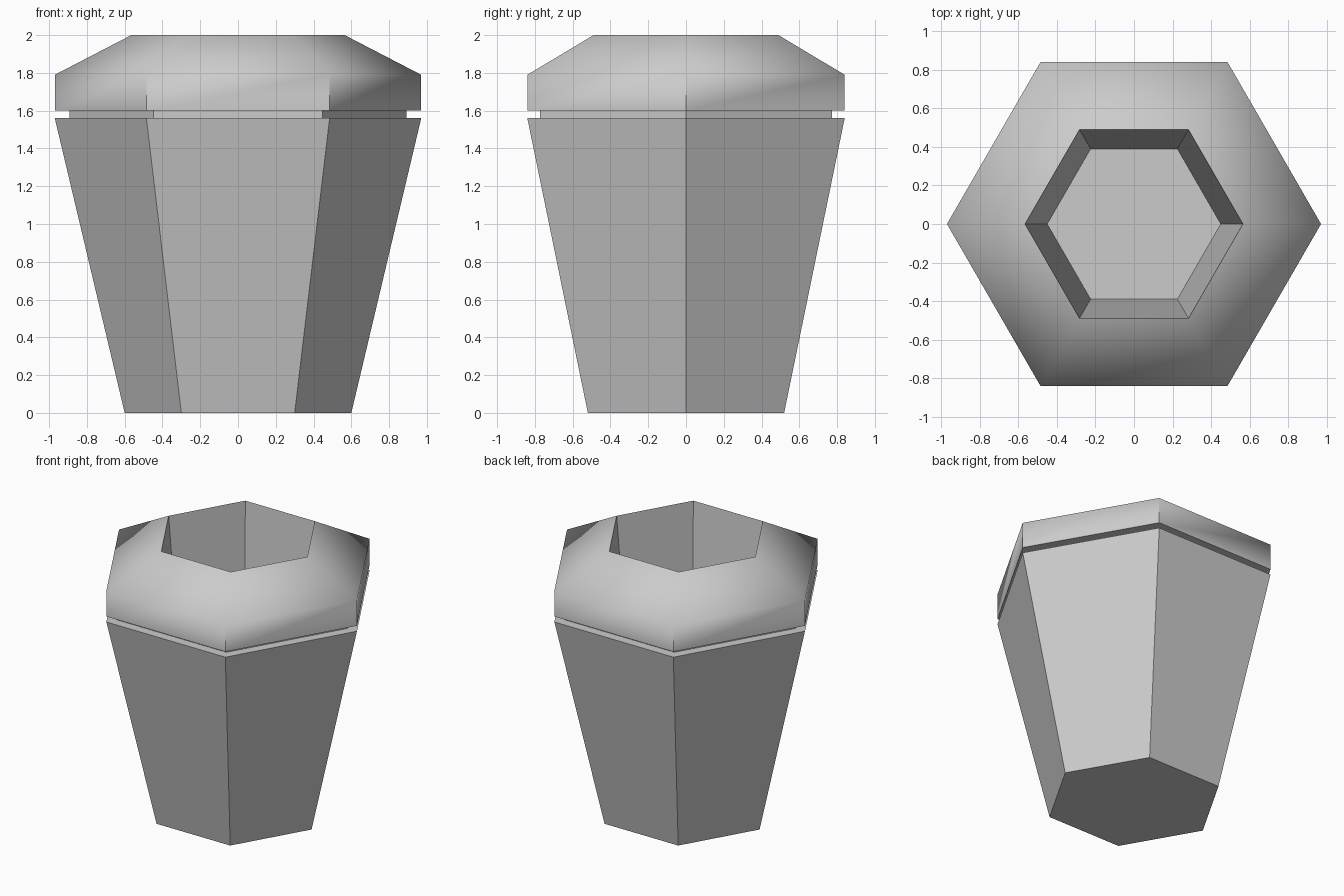
import bpy
import bmesh
from math import cos, sin, pi, radians

if "Cube" in bpy.data.objects:
    bpy.data.objects.remove(bpy.data.objects["Cube"])

SIDES = 6


def hex_shell(name, profile, cap_start=False, cap_end=False):
    """Sweep a (radius, z) profile around a hexagon."""
    bm = bmesh.new()
    rings = [[bm.verts.new((r * cos(2 * pi * i / SIDES), r * sin(2 * pi * i / SIDES), z))
              for i in range(SIDES)] for r, z in profile]
    for low, high in zip(rings, rings[1:]):
        for i in range(SIDES):
            j = (i + 1) % SIDES
            bm.faces.new((low[i], low[j], high[j], high[i]))
    if cap_start:
        bm.faces.new(rings[0][::-1])
    if cap_end:
        bm.faces.new(rings[-1])
    mesh = bpy.data.meshes.new(name)
    bm.to_mesh(mesh)
    bm.free()
    obj = bpy.data.objects.new(name, mesh)
    bpy.context.collection.objects.link(obj)
    return obj


# Tapered body with the recessed neck under the lid
hex_shell("body", [(0.6, 0), (0.97, 1.56), (0.893, 1.56), (0.893, 1.6)], cap_start=True)

# Bevelled lid ring, softly shaded between its band and slope
lid = hex_shell("lid", [(0.893, 1.6), (0.97, 1.6), (0.97, 1.79), (0.565, 2.0)])
bpy.ops.object.select_all(action='DESELECT')
lid.select_set(True)
bpy.context.view_layer.objects.active = lid
bpy.ops.object.shade_smooth_by_angle(angle=radians(59.5))

# Inner walls and floor of the opening
hex_shell("cavity", [(0.565, 2.0), (0.45, 0.6)], cap_end=True)
